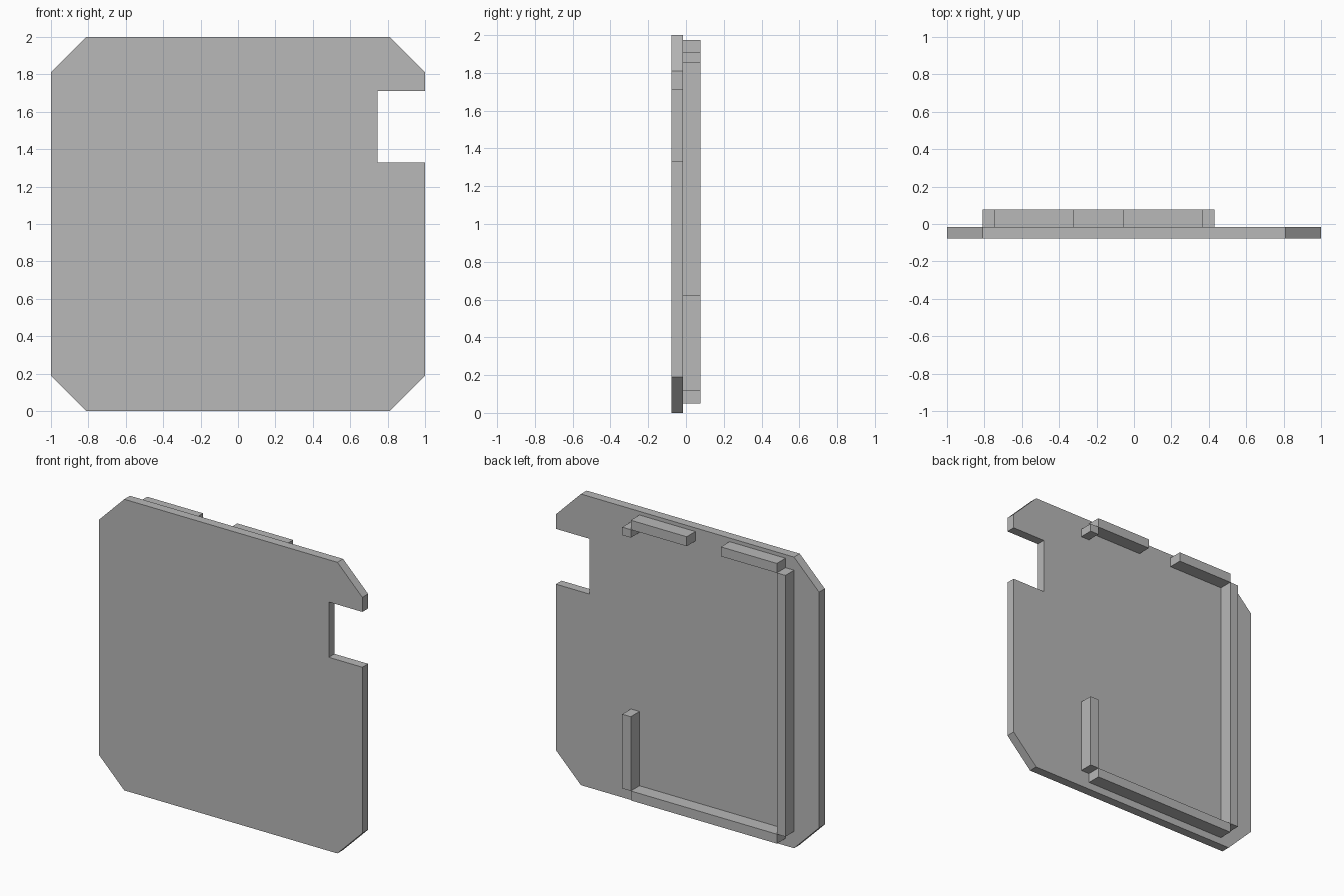
import bpy
import bmesh

cube = bpy.data.objects.get("Cube")
if cube:
    bpy.data.objects.remove(cube, do_unlink=True)

FRONT, BACK, RIB_BACK = -0.078, -0.016, 0.078

grey = bpy.data.materials.new("plain_grey")
grey.use_nodes = True
colour = (0.48, 0.48, 0.48, 1)
grey.diffuse_color = colour
grey.node_tree.nodes["Principled BSDF"].inputs["Base Color"].default_value = colour


def extrude_outline(name, outline, y0, y1):
    """Extrude an x-z outline from y0 back to y1."""
    bm = bmesh.new()
    face = bm.faces.new([bm.verts.new((x, y0, z)) for x, z in outline])
    new = bmesh.ops.extrude_face_region(bm, geom=[face])["geom"]
    verts = [v for v in new if isinstance(v, bmesh.types.BMVert)]
    bmesh.ops.translate(bm, verts=verts, vec=(0, y1 - y0, 0))
    bmesh.ops.recalc_face_normals(bm, faces=bm.faces)
    mesh = bpy.data.meshes.new(name)
    bm.to_mesh(mesh)
    bm.free()
    mesh.materials.append(grey)
    obj = bpy.data.objects.new(name, mesh)
    bpy.context.collection.objects.link(obj)
    return obj


def rib(name, x0, x1, z0, z1):
    extrude_outline(name, [(x0, z0), (x1, z0), (x1, z1), (x0, z1)], BACK, RIB_BACK)


# Panel with clipped corners and a notch in its left edge
extrude_outline("panel", [
    (-0.81, 0), (0.81, 0), (1, 0.19), (1, 1.33), (0.745, 1.33), (0.745, 1.71),
    (1, 1.71), (1, 1.81), (0.81, 2), (-0.81, 2), (-1, 1.81), (-1, 0.19),
], FRONT, BACK)

# Raised ribs on the back
rib("long_side_rib", -0.81, -0.745, 0.115, 1.91)
rib("bottom_rib", -0.745, 0.365, 0.05, 0.115)
rib("short_side_rib", 0.365, 0.43, 0.115, 0.625)
rib("top_rib_right", -0.745, -0.32, 1.91, 1.975)
rib("top_rib_left", -0.06, 0.365, 1.91, 1.975)
rib("corner_block", 0.365, 0.43, 1.855, 1.91)
